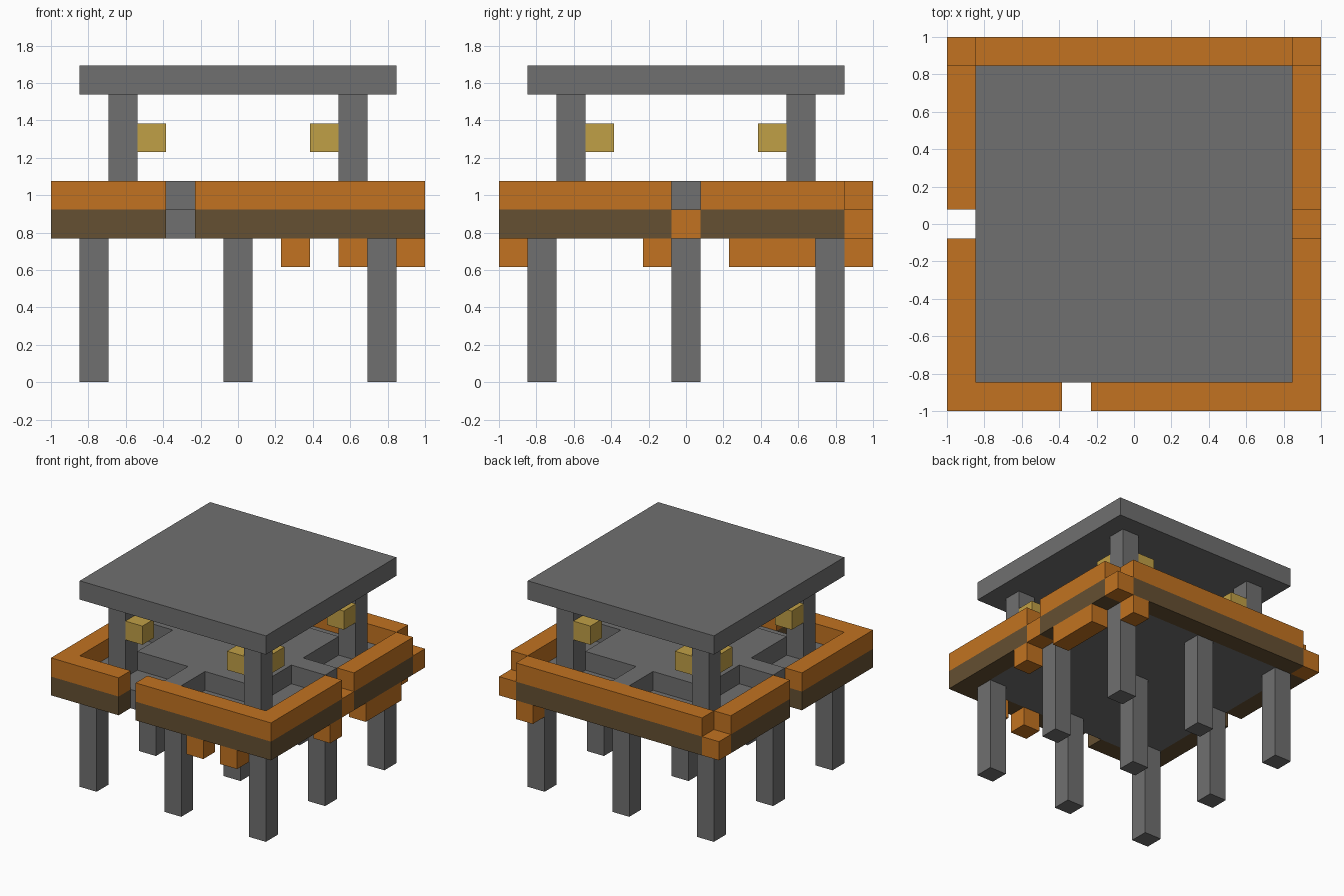
import bpy
import bmesh
from mathutils import Vector

old = bpy.data.objects.get("Cube")
if old:
    bpy.data.objects.remove(old, do_unlink=True)

CELLS = 13            # the pavilion sits on a square grid of blocks
U = 2 / CELLS         # size of one block


def material(name, rgb):
    mat = bpy.data.materials.new(name)
    mat.use_nodes = True
    color = (*rgb, 1)
    mat.diffuse_color = color
    bsdf = mat.node_tree.nodes["Principled BSDF"]
    bsdf.inputs["Base Color"].default_value = color
    bsdf.inputs["Roughness"].default_value = 0.9
    return mat


stone = material("grey stone", (0.162, 0.162, 0.162))
orange = material("orange wood", (0.539, 0.171, 0.015))
brown = material("dark brown wood", (0.13, 0.08, 0.032))
yellow = material("lantern yellow", (0.53, 0.35, 0.061))


def block(name, mat, start, size):
    """Box given by its first grid cell and its size in cells."""
    bm = bmesh.new()
    bmesh.ops.create_cube(bm, size=1)
    s = Vector(size)
    center = Vector(start) + s / 2 - Vector((CELLS / 2, CELLS / 2, 0))
    bmesh.ops.scale(bm, vec=s * U, verts=bm.verts)
    bmesh.ops.translate(bm, vec=center * U, verts=bm.verts)
    mesh = bpy.data.meshes.new(name)
    bm.to_mesh(mesh)
    bm.free()
    mesh.materials.append(mat)
    obj = bpy.data.objects.new(name, mesh)
    bpy.context.collection.objects.link(obj)
    return obj


# Nine legs under the floor
for x in (1, 6, 11):
    for y in (1, 6, 11):
        block("leg", stone, (x, y, 0), (1, 1, 5))

# Floor slab, raised platform and four walkways to the rim
block("floor", stone, (1, 1, 5), (11, 11, 1))
block("platform", stone, (3, 3, 6), (7, 7, 1))
for a in (1, 10):
    block("walkway", stone, (6, a, 6), (1, 2, 1))
    block("walkway", stone, (a, 6, 6), (2, 1, 1))

# Rim rails: brown lower course, orange upper course, with openings
rails = {
    "front_rail_a": (0, 0, 4, 1),
    "front_rail_b": (5, 0, 8, 1),
    "back_rail": (1, 12, 11, 1),
    "right_rail_a": (0, 1, 1, 5),
    "right_rail_b": (0, 7, 1, 5),
    "left_rail_a": (12, 1, 1, 5),
    "left_rail_b": (12, 7, 1, 5),
}
for name, (x, y, w, d) in rails.items():
    block(name + "_lower", brown, (x, y, 5), (w, d, 1))
    block(name + "_upper", orange, (x, y, 6), (w, d, 1))

# Low orange blocks at the back corners and the left opening
for x, y in ((0, 12), (12, 12), (12, 6)):
    block("low_rim_block", orange, (x, y, 5), (1, 1, 1))

# Orange blocks hanging below the rim
for x, y, d in ((8, 0, 1), (10, 0, 1), (12, 5, 1), (12, 8, 3), (11, 12, 1)):
    block("hanging_block", orange, (x, y, 4), (1, d, 1))

# Pillars, each with two lanterns on its inner sides
for x, dx in ((2, 1), (10, -1)):
    for y, dy in ((2, 1), (10, -1)):
        block("pillar", stone, (x, y, 6), (1, 1, 4))
        block("lantern", yellow, (x + dx, y, 8), (1, 1, 1))
        block("lantern", yellow, (x, y + dy, 8), (1, 1, 1))

# Flat roof
block("roof", stone, (1, 1, 10), (11, 11, 1))
